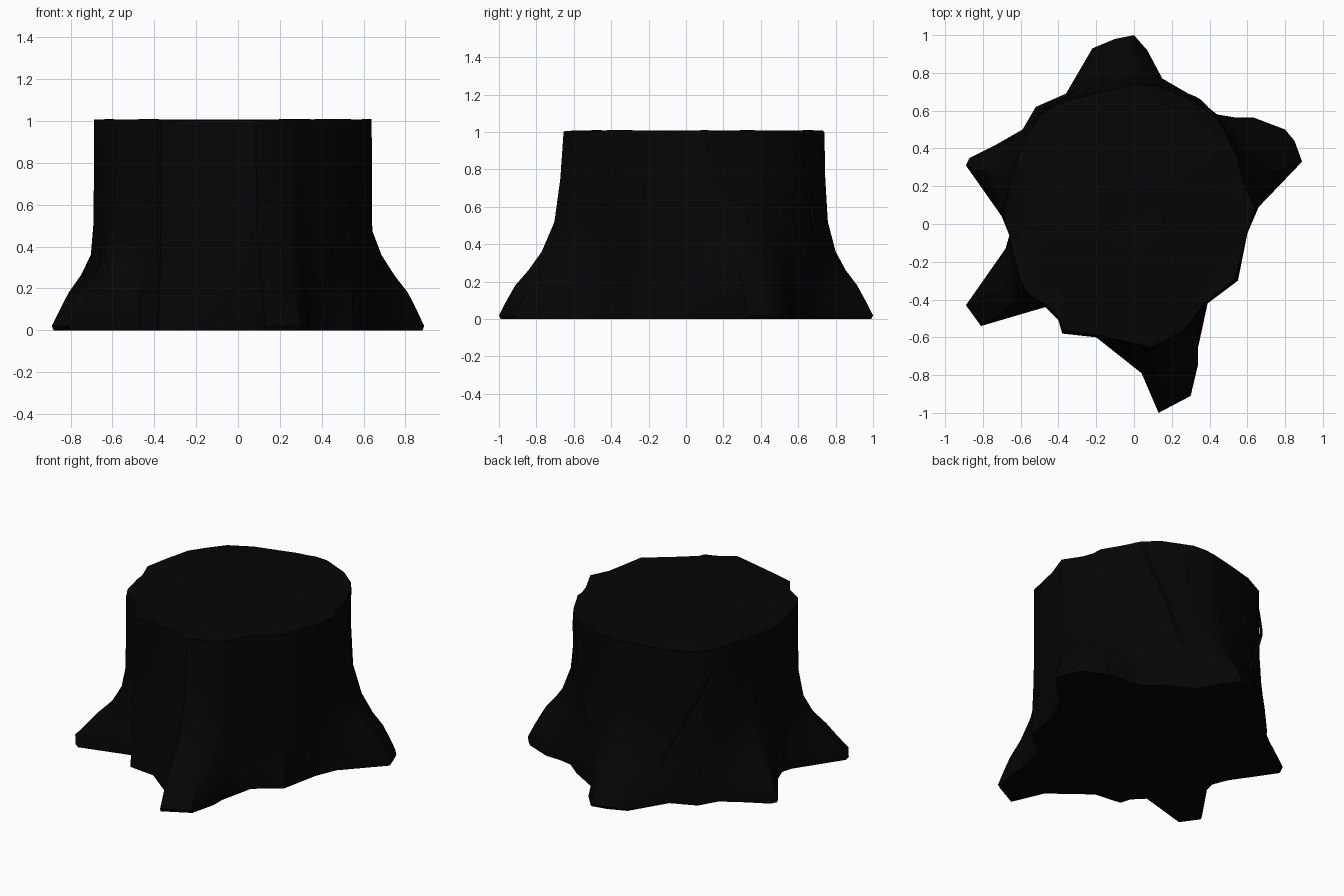
import bpy, bmesh, math, random
from mathutils import Vector

if "Cube" in bpy.data.objects:
    bpy.data.objects.remove(bpy.data.objects["Cube"])

random.seed(4)

# Ground outline of the flared roots (x, y) and trunk radius in the same direction
OUTLINE = [
    (.89, .33, .62), (.85, .44, .63), (.80, .50, .65), (.63, .565, .67), (.53, .565, .69),
    (.44, .58, .71), (.34, .66, .72), (.15, .77, .74), (.07, .92, .735), (0, 1, .74),
    (-.10, .98, .72), (-.22, .93, .72), (-.36, .69, .74), (-.52, .62, .76), (-.59, .50, .74),
    (-.73, .42, .71), (-.87, .35, .69), (-.89, .31, .69), (-.70, .04, .69), (-.66, -.06, .66),
    (-.68, -.13, .66), (-.89, -.43, .67), (-.81, -.54, .67), (-.47, -.44, .63), (-.40, -.51, .64),
    (-.38, -.58, .67), (-.20, -.60, .62), (.04, -.79, .64), (.13, -1.0, .66), (.30, -.91, .63),
    (.34, -.74, .62), (.34, -.65, .61), (.39, -.42, .56), (.55, -.30, .61), (.58, -.15, .59),
    (.60, -.05, .60), (.66, .09, .645)]
# Height and how far the section has flared out to the ground outline
FLARE = [(0, .97), (.02, 1), (.10, .86), (.18, .71), (.26, .49), (.36, .28),
         (.52, .10), (.75, .03), (1, 0)]
# How steeply each root falls away: (first angle, last angle, exponent)
ROOTS = [(10, 45, .85), (80, 106, 1.15), (150, 163, 1.2), (195, 218, 1.7), (270, 300, .85)]


def flare_at(z):
    for (z0, f0), (z1, f1) in zip(FLARE, FLARE[1:]):
        if z <= z1:
            return f0 + (f1 - f0) * (z - z0) / (z1 - z0)
    return 0


def section(z):
    pts = []
    for x, y, r in OUTLINE:
        base = Vector((x, y, 0))
        angle = math.degrees(math.atan2(y, x)) % 360
        power = next((e for a, b, e in ROOTS if a <= angle <= b), 1)
        p = (base.normalized() * r).lerp(base, flare_at(z) ** power)
        p.z = z
        pts.append(p)
    return pts


bark = bpy.data.materials.new("dark_bark")
bark.diffuse_color = (.0016, .0016, .0016, 1)
bark.use_nodes = True
bark.node_tree.nodes["Principled BSDF"].inputs["Base Color"].default_value = bark.diffuse_color

# Trunk with flared roots, uneven rim and faint growth rings on the cut
bm = bmesh.new()
loops = [section(z) for z, _ in FLARE]
rim = loops[-1]
for p in rim:
    p.z += random.uniform(-.008, .012)
centre = Vector((-.02, .04, 1.003))
for s, dz in ((.93, .004), (.76, -.002), (.73, .003), (.52, -.002), (.49, .003), (.25, -.002)):
    loops.append([Vector((centre.x + (p.x - centre.x) * s,
                          centre.y + (p.y - centre.y) * s, centre.z + dz)) for p in rim])
rings = [[bm.verts.new(p) for p in loop] for loop in loops]
n = len(OUTLINE)
for a, b in zip(rings, rings[1:]):
    for i in range(n):
        j = (i + 1) % n
        bm.faces.new((a[i], a[j], b[j], b[i]))
for ring, c in ((rings[0], (0, 0, 0)), (rings[-1], centre)):
    hub = bm.verts.new(c)
    for i in range(n):
        bm.faces.new((ring[i], ring[(i + 1) % n], hub))
bmesh.ops.recalc_face_normals(bm, faces=bm.faces)
mesh = bpy.data.meshes.new("stump")
bm.to_mesh(mesh)
bm.free()
stump = bpy.data.objects.new("stump", mesh)
bpy.context.collection.objects.link(stump)
mesh.materials.append(bark)
stump.select_set(True)
bpy.context.view_layer.objects.active = stump
bpy.ops.object.shade_smooth_by_angle(angle=math.radians(40))


def on_surface(angle, z):
    # Point on the bark at a given direction and height
    d = Vector((math.cos(math.radians(angle)), math.sin(math.radians(angle)), 0))
    pts = section(z)
    for p, q in zip(pts, pts[1:] + pts[:1]):
        cp, cq = p.x * d.y - p.y * d.x, q.x * d.y - q.y * d.x
        if cp * cq <= 0 and p.x * d.x + p.y * d.y > 0 and cp != cq:
            return p.lerp(q, cp / (cp - cq)), d


# Thin bark strands running diagonally down the back
def strand(name, a0, a1, z0, z1, bow):
    cu = bpy.data.curves.new(name, 'CURVE')
    cu.dimensions = '3D'
    cu.bevel_depth = .009
    cu.bevel_resolution = 1
    sp = cu.splines.new('POLY')
    steps = 10
    sp.points.add(steps)
    for i in range(steps + 1):
        t = i / steps
        p, d = on_surface(a0 + (a1 - a0) * t, z0 + (z1 - z0) * t)
        p = p + d * bow * math.sin(math.pi * t)
        sp.points[i].co = (*p, 1)
    obj = bpy.data.objects.new(name, cu)
    bpy.context.collection.objects.link(obj)
    cu.materials.append(bark)


strand("strand_back_left", 140, 113, .96, .25, .015)
strand("strand_back_right", 54, 74, .96, .30, .02)
